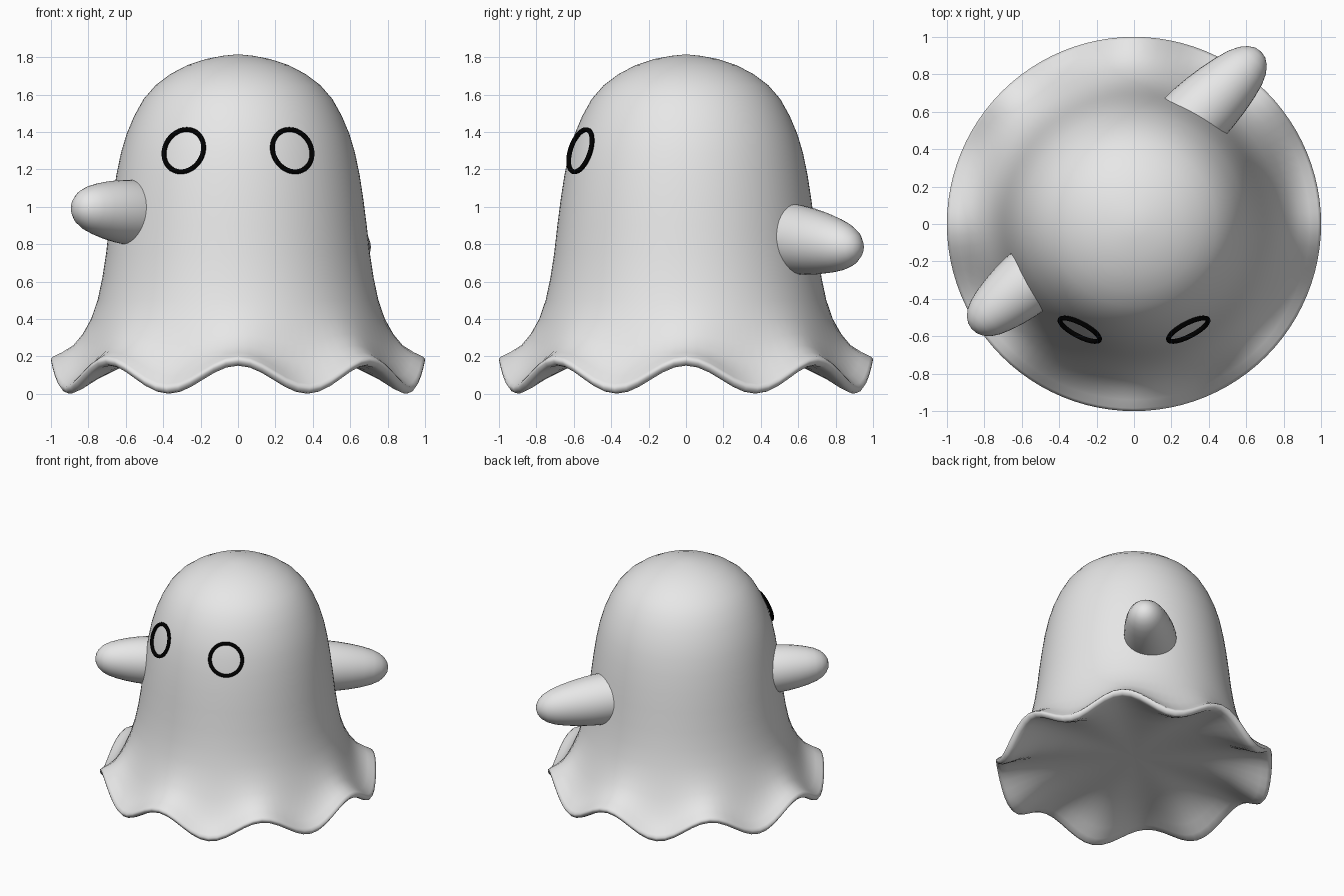
import bpy, bmesh, math
from mathutils import Vector

if "Cube" in bpy.data.objects:
    bpy.data.objects.remove(bpy.data.objects["Cube"])

SEG = 96


def material(name, rgb):
    m = bpy.data.materials.new(name)
    m.diffuse_color = (*rgb, 1)
    m.use_nodes = True
    m.node_tree.nodes["Principled BSDF"].inputs["Base Color"].default_value = m.diffuse_color
    return m


sheet = material("pale sheet", (0.8, 0.8, 0.8))
black = material("black", (0.0, 0.0, 0.0))


def lathe(name, profile, seg, mat, waves=0):
    """Revolve (radius, z, wave height) points; a zero radius makes a pole."""
    bm = bmesh.new()
    rings = []
    for r, z, w in profile:
        if r == 0:
            rings.append([bm.verts.new((0, 0, z))] * seg)
            continue
        ring = []
        for i in range(seg):
            a = 2 * math.pi * i / seg
            ring.append(bm.verts.new((r * math.cos(a), r * math.sin(a),
                                      z + w * math.cos(waves * a))))
        rings.append(ring)
    for lo, hi in zip(rings, rings[1:]):
        for i in range(seg):
            j = (i + 1) % seg
            quad = list(dict.fromkeys((lo[i], lo[j], hi[j], hi[i])))
            bm.faces.new(quad)
    bmesh.ops.recalc_face_normals(bm, faces=bm.faces[:])
    me = bpy.data.meshes.new(name)
    bm.to_mesh(me)
    bm.free()
    ob = bpy.data.objects.new(name, me)
    bpy.context.collection.objects.link(ob)
    me.materials.append(mat)
    me.shade_smooth()
    return ob


# Body: shallow underside, rounded wavy hem, flared skirt and domed head
lathe("body", [
    (0, 0.20, 0), (0.3, 0.195, 0), (0.55, 0.18, 0.008), (0.72, 0.155, 0.025),
    (0.84, 0.12, 0.05), (0.92, 0.09, 0.068), (0.965, 0.076, 0.075),
    (0.985, 0.08, 0.076), (0.998, 0.097, 0.076), (1.0, 0.112, 0.076),
    (0.985, 0.127, 0.074), (0.94, 0.158, 0.064), (0.88, 0.215, 0.045),
    (0.83, 0.295, 0.025), (0.785, 0.39, 0.01), (0.75, 0.5, 0.002),
    (0.725, 0.62, 0), (0.705, 0.75, 0), (0.688, 0.9, 0), (0.67, 1.04, 0),
    (0.65, 1.17, 0), (0.625, 1.29, 0), (0.595, 1.39, 0), (0.555, 1.485, 0),
    (0.505, 1.575, 0), (0.44, 1.65, 0), (0.36, 1.71, 0), (0.27, 1.757, 0),
    (0.17, 1.79, 0), (0.08, 1.807, 0), (0, 1.815, 0)], SEG, sheet, waves=8)

# Arms: tapered rounded stubs growing out of the body
for name, start, tip, radius in (
        ("left_arm", (-0.575, -0.315, 0.97), (-0.868, -0.56, 1.0), 0.175),
        ("right_arm", (0.34, 0.585, 0.825), (0.68, 0.92, 0.775), 0.187)):
    start, tip = Vector(start), Vector(tip)
    length = (tip - start).length
    shape = [(1.0, -0.25), (1.0, 0), (0.96, 0.2), (0.89, 0.4), (0.8, 0.58),
             (0.69, 0.74), (0.55, 0.86), (0.38, 0.94), (0.2, 0.985), (0, 1)]
    arm = lathe(name, [(r * radius, t * length, 0) for r, t in shape], 32, sheet)
    arm.location = start
    arm.rotation_mode = 'QUATERNION'
    arm.rotation_quaternion = (tip - start).to_track_quat('Z', 'Y')

# Eyes: thin black rings tilted to lie on the face
for side, name in ((-1, "left_eye_ring"), (1, "right_eye_ring")):
    ring = [(0.118 + 0.013 * math.cos(a), 0.013 * math.sin(a), 0)
            for a in (2 * math.pi * k / 10 for k in range(11))]
    eye = lathe(name, ring, 48, black)
    az, el = math.radians(27.5), math.radians(17)
    normal = Vector((side * math.sin(az) * math.cos(el),
                     -math.cos(az) * math.cos(el), math.sin(el)))
    eye.location = (side * 0.29, -0.565, 1.3)
    eye.rotation_mode = 'QUATERNION'
    eye.rotation_quaternion = normal.to_track_quat('Z', 'Y')
